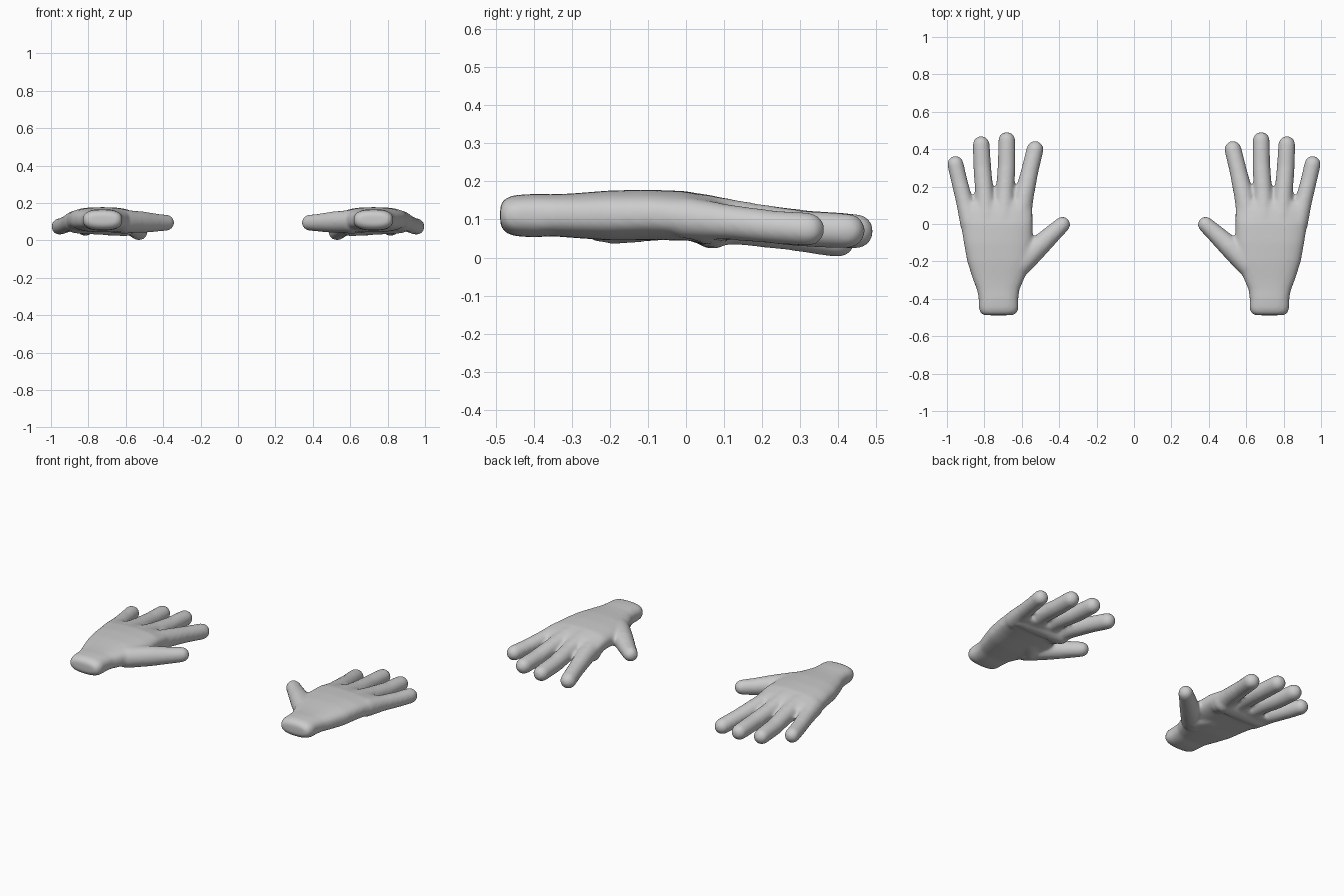
import bpy, bmesh, math
from mathutils import Vector, Matrix

if "Cube" in bpy.data.objects:
    bpy.data.objects.remove(bpy.data.objects["Cube"])

bm = bmesh.new()


def loft(rings, n=40, power=2.7):
    """Skin rounded cross-sections given as (y, x_min, x_max, z_min, z_max, tilt)."""
    loops = []
    for y, x0, x1, z0, z1, tilt in rings:
        loop = []
        for i in range(n):
            a = 2 * math.pi * i / n
            c, s = math.cos(a), math.sin(a)
            u = math.copysign(abs(c) ** (2 / power), c)
            v = math.copysign(abs(s) ** (2 / power), s)
            loop.append(bm.verts.new(((x0 + x1) / 2 + u * (x1 - x0) / 2, y,
                                      (z0 + z1) / 2 + v * (z1 - z0) / 2 + tilt * u)))
        loops.append(loop)
    faces = [bm.faces.new(loops[0]), bm.faces.new(loops[-1][::-1])]
    for a, b in zip(loops, loops[1:]):
        for i in range(n):
            j = (i + 1) % n
            faces.append(bm.faces.new((a[i], b[i], b[j], a[j])))
    bmesh.ops.recalc_face_normals(bm, faces=faces)


def digit(nodes):
    """Tapered rounded limb: hull of each neighbouring pair of balls (x, y, z, r)."""
    for a, b in zip(nodes, nodes[1:]):
        part = bmesh.new()
        for x, y, z, r in (a, b):
            bmesh.ops.create_uvsphere(part, u_segments=24, v_segments=14, radius=r,
                                      matrix=Matrix.Translation((x, y, z)))
        pts = [v.co.copy() for v in part.verts]
        part.free()
        verts = [bm.verts.new(p) for p in pts]
        res = bmesh.ops.convex_hull(bm, input=verts)
        junk = {g for g in res["geom_interior"] + res["geom_unused"]
                if isinstance(g, bmesh.types.BMVert)}
        bmesh.ops.delete(bm, geom=list(junk), context='VERTS')
        hull = [f for f in res["geom"] if isinstance(f, bmesh.types.BMFace) and f.is_valid]
        bmesh.ops.recalc_face_normals(bm, faces=hull)


# wrist and palm
loft([(-.488, .645, .805, .085, .138, 0),
      (-.475, .625, .822, .065, .156, 0),
      (-.45, .617, .830, .056, .164, 0),
      (-.40, .619, .830, .053, .167, 0),
      (-.35, .612, .840, .056, .166, 0),
      (-.30, .590, .860, .052, .168, 0),
      (-.20, .553, .892, .045, .176, 0),
      (-.10, .542, .910, .046, .178, 0),
      (.00, .542, .926, .045, .174, -.004),
      (.07, .542, .938, .042, .158, -.004),
      (.12, .550, .938, .050, .138, -.004)])

# thumb
digit([(.383, -.003, .095, .043), (.44, -.055, .095, .049),
       (.515, -.125, .098, .058), (.61, -.22, .102, .062)])
# index finger
digit([(.529, .399, .046, .046), (.558, .28, .065, .047),
       (.588, .15, .085, .053), (.61, .03, .098, .06)])
# middle finger
digit([(.680, .447, .069, .046), (.681, .31, .077, .048),
       (.690, .17, .094, .049), (.695, .03, .110, .06)])
# ring finger
digit([(.817, .425, .070, .046), (.811, .30, .076, .048),
       (.800, .17, .094, .050), (.79, .03, .108, .06)])
# little finger
digit([(.955, .321, .074, .044), (.934, .23, .080, .044),
       (.906, .12, .092, .046), (.875, .00, .104, .055)])
# heel pad and knuckle pad on the palm side
digit([(.60, -.19, .088, .053), (.66, -.12, .092, .053)])
digit([(.60, .07, .076, .054), (.87, .05, .082, .045)])

mesh = bpy.data.meshes.new("hands")
bm.to_mesh(mesh)
bm.free()
hands = bpy.data.objects.new("hands", mesh)
bpy.context.collection.objects.link(hands)

# fuse the parts, soften the joints and mirror to the other side
remesh = hands.modifiers.new("fuse", 'REMESH')
remesh.mode = 'VOXEL'
remesh.voxel_size = .009
remesh.use_smooth_shade = True
smooth = hands.modifiers.new("soften", 'SMOOTH')
smooth.factor = .5
smooth.iterations = 14
mirror = hands.modifiers.new("other_hand", 'MIRROR')
mirror.use_mirror_merge = False
